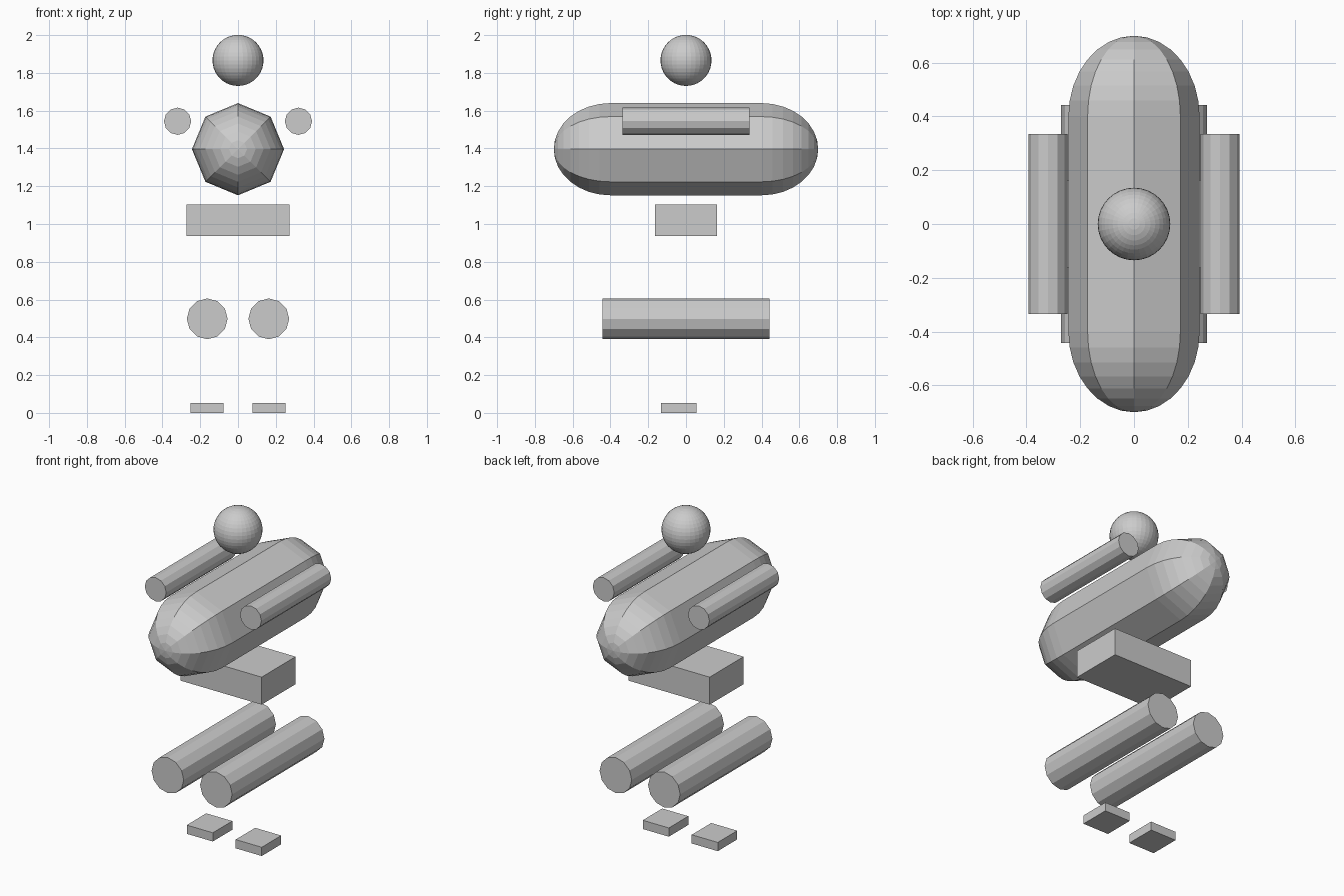
import bpy, bmesh
from math import pi, sin, cos

if "Cube" in bpy.data.objects:
    bpy.data.objects.remove(bpy.data.objects["Cube"])


def box(name, lo, hi):
    bpy.ops.mesh.primitive_cube_add(size=1, location=[(a + b) / 2 for a, b in zip(lo, hi)])
    ob = bpy.context.object
    ob.name = name
    ob.scale = [b - a for a, b in zip(lo, hi)]
    return ob


def limb(name, x, z, radius, length, sides=12):
    # Cylinder lying along y
    bpy.ops.mesh.primitive_cylinder_add(vertices=sides, radius=radius, depth=length,
                                        location=(x, 0, z), rotation=(pi / 2, 0, 0))
    bpy.context.object.name = name


def capsule(name, z, radius, straight, cap, sides=8, steps=8):
    # Faceted capsule lying along y, with stretched round ends
    prof = [(-straight - cap * cos(pi / 2 * i / steps), radius * sin(pi / 2 * i / steps))
            for i in range(1, steps + 1)]
    prof += [(-y, r) for y, r in reversed(prof)]
    bm = bmesh.new()
    rings = [[bm.verts.new((r * cos(2 * pi * k / sides), y, r * sin(2 * pi * k / sides)))
              for k in range(sides)] for y, r in prof]
    front = bm.verts.new((0, -straight - cap, 0))
    back = bm.verts.new((0, straight + cap, 0))
    for k in range(sides):
        n = (k + 1) % sides
        for a, b in zip(rings, rings[1:]):
            bm.faces.new((a[k], a[n], b[n], b[k]))
        bm.faces.new((front, rings[0][n], rings[0][k]))
        bm.faces.new((back, rings[-1][k], rings[-1][n]))
    bmesh.ops.recalc_face_normals(bm, faces=bm.faces)
    me = bpy.data.meshes.new(name)
    bm.to_mesh(me)
    bm.free()
    ob = bpy.data.objects.new(name, me)
    ob.location.z = z
    bpy.context.collection.objects.link(ob)


# Head
bpy.ops.mesh.primitive_uv_sphere_add(segments=32, ring_count=20, radius=0.135,
                                     location=(0, 0, 1.866))
bpy.context.object.name = "head"

# Torso and hips
capsule("torso", 1.396, 0.244, 0.4, 0.3)
box("hips", (-0.273, -0.163, 0.937), (0.273, 0.163, 1.104))

# Paired arms, legs and feet
for side, s in (("left", -1), ("right", 1)):
    limb(side + "_arm", s * 0.32, 1.544, 0.072, 0.67)
    limb(side + "_leg", s * 0.163, 0.498, 0.108, 0.885)
    x = sorted((s * 0.077, s * 0.252))
    box(side + "_foot", (x[0], -0.132, 0), (x[1], 0.055, 0.053))
